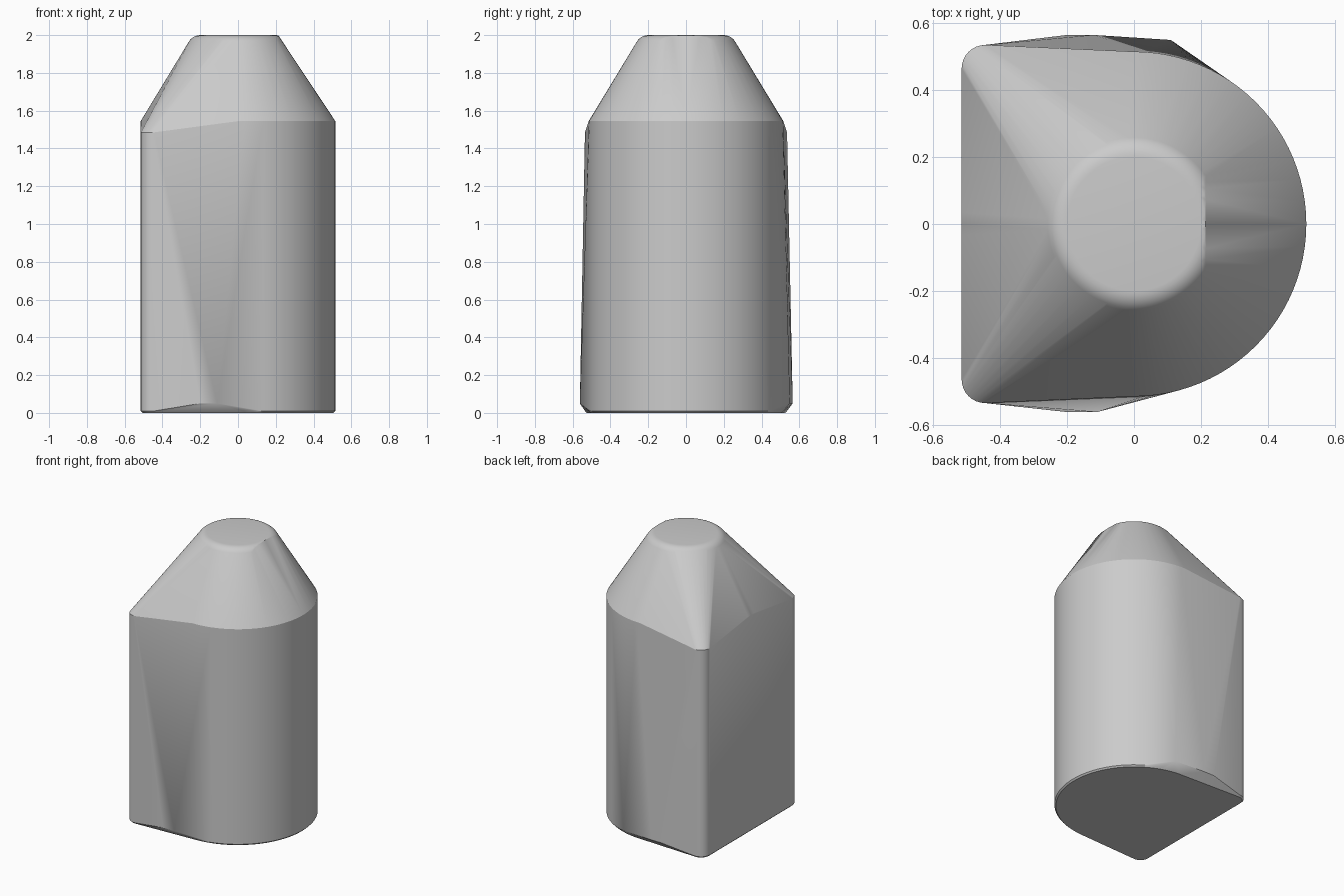
import bpy, bmesh
from math import sin, cos, pi, radians

cube = bpy.data.objects.get("Cube")
if cube:
    bpy.data.objects.remove(cube, do_unlink=True)

grey = bpy.data.materials.new("plain grey")
grey.use_nodes = True
colour = (0.6, 0.6, 0.6, 1)
grey.diffuse_color = colour
grey.node_tree.nodes["Principled BSDF"].inputs["Base Color"].default_value = colour


def ring(radius, z, count=96):
    return [(radius * cos(2 * pi * i / count), radius * sin(2 * pi * i / count), z)
            for i in range(count)]


points = []

# Round barrel with a tiny bevel at the foot
points += ring(0.515, 1.545) + ring(0.515, 0.01) + ring(0.505, 0)

# Rounded nose, cut flat on one side
for step in range(9):
    a = pi / 2 * step / 8
    nose = ring(0.2 + 0.07 * sin(a), 1.93 + 0.07 * cos(a))
    points += [(min(x, 0.215), y, z) for x, y, z in nose]

# Rounded upright corners of the flat side
for side in (-1, 1):
    for step in range(9):
        a = pi / 2 * step / 8
        for r, z in ((0.07, 1.485), (0.07, 0.01), (0.06, 0)):
            points.append((-0.445 - r * cos(a), side * (0.465 + r * sin(a)), z))

# Low bulges at the front and back
points += [(-0.2, -0.562, 0.05), (-0.11, -0.562, 0.05),
           (-0.2, 0.565, 0.05), (-0.12, 0.565, 0.05), (0.11, 0.55, 0.05)]

# Wrap one skin around all the forms
bm = bmesh.new()
for p in points:
    bm.verts.new(p)
bmesh.ops.remove_doubles(bm, verts=bm.verts[:], dist=0.0005)
bmesh.ops.convex_hull(bm, input=bm.verts[:])
loose = [v for v in bm.verts if not v.link_faces]
bmesh.ops.delete(bm, geom=loose, context='VERTS')
bmesh.ops.dissolve_limit(bm, angle_limit=radians(0.3), verts=bm.verts[:], edges=bm.edges[:])
bmesh.ops.recalc_face_normals(bm, faces=bm.faces[:])

mesh = bpy.data.meshes.new("body")
bm.to_mesh(mesh)
bm.free()
mesh.materials.append(grey)
body = bpy.data.objects.new("body", mesh)
bpy.context.collection.objects.link(body)

bpy.ops.object.select_all(action='DESELECT')
body.select_set(True)
bpy.context.view_layer.objects.active = body
bpy.ops.object.shade_smooth_by_angle(angle=radians(25))
